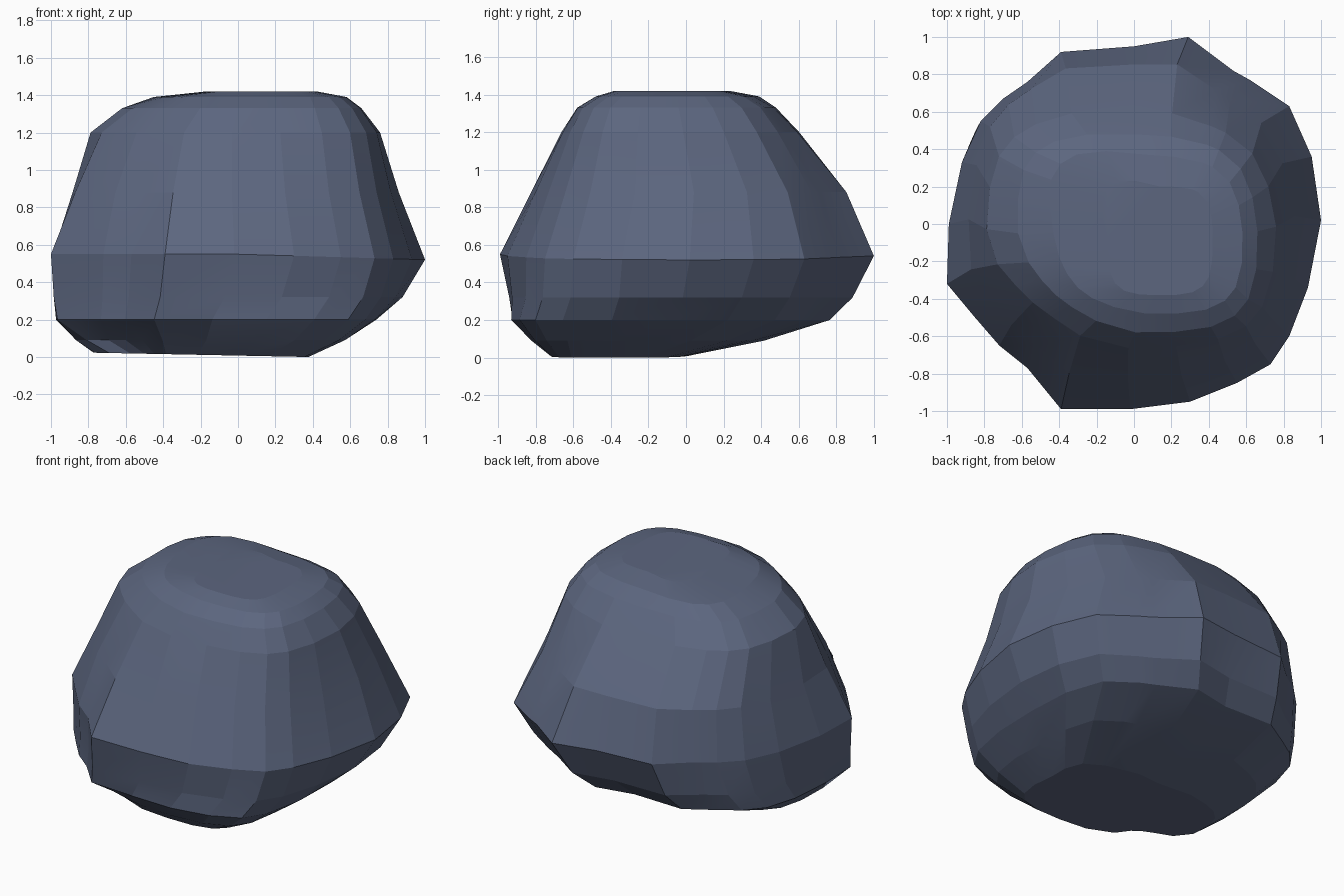
import bpy, bmesh, math

if "Cube" in bpy.data.objects:
    bpy.data.objects.remove(bpy.data.objects["Cube"])

# Widest outline of the boulder seen from above (24 corners, counterclockwise)
OUTLINE = [(1, .02), (.95, .36), (.83, .63), (.62, .77), (.53, .82), (.29, 1),
           (0, .95), (-.39, .92), (-.57, .76), (-.7, .67), (-.82, .55), (-.92, .33),
           (-.99, 0), (-1, -.32), (-.85, -.5), (-.72, -.65), (-.57, -.77), (-.39, -.99),
           (-.02, -.99), (.3, -.95), (.55, -.85), (.73, -.75), (.83, -.6), (.93, -.34)]

# Rings: height, x min, x max, y min, y max, squareness,
# corner push: back right, back left, front left, front right
RINGS = [(.01, -.77, .36, -.71, .0, .5, (.06, .1, -.34, .14)),
         (.09, -.87, .56, -.81, .4, .4, (.07, .08, -.2, .13)),
         (.2, -.98, .74, -.93, .75, .15, (.05, .07, -.04, .11)),
         (.32, -.985, .88, -.95, .88, 0, (.02, .05, 0, .06)),
         (.55, -1, 1, -1, 1, 0, (0, 0, 0, 0)),
         (.88, -.89, .86, -.83, .88, .35, (-.08, 0, -.05, 0)),
         (1.2, -.79, .76, -.665, .61, .75, (-.07, 0, -.18, 0)),
         (1.33, -.62, .66, -.58, .48, .95, (-.06, .02, -.2, 0)),
         (1.39, -.43, .58, -.48, .37, 1, (-.06, .1, -.14, 0)),
         (1.42, -.14, .42, -.38, .2, 1, (0, .2, 0, 0))]


def ring_point(u, v, ring):
    z, x0, x1, y0, y1, square, push = ring
    # Blend the rough outline towards a rounded square
    a = math.atan2(v, u) % math.tau
    c, s = math.cos(a), math.sin(a)
    r = (abs(c) ** 3.6 + abs(s) ** 3.6) ** (-1 / 3.6)
    # Push each corner out or in
    k = 1 + push[int(a / (math.pi / 2))] * abs(math.sin(2 * a)) ** 1.6
    u = (u + (c * r - u) * square) * k
    v = (v + (s * r - v) * square) * k
    x = (x0 + x1) / 2 + u * (x1 - x0) / 2
    y = (y0 + y1) / 2 + v * (y1 - y0) / 2
    return x, y, z


# Boulder body lofted through the rings
bm = bmesh.new()
loops = [[bm.verts.new(ring_point(u, v, ring)) for u, v in OUTLINE] for ring in RINGS]
n = len(OUTLINE)
for low, high in zip(loops, loops[1:]):
    for i in range(n):
        j = (i + 1) % n
        bm.faces.new((low[i], low[j], high[j], high[i]))
bm.faces.new(loops[0][::-1])
bm.faces.new(loops[-1])
# Equator sits lower on the right, base touches the ground front right
for v in loops[4]:
    v.co.z -= .03 * max(v.co.x, 0)
low_x = max(v.co.x for v in loops[0])
for v in loops[0]:
    v.co.z = .02 * (low_x - v.co.x)
bmesh.ops.recalc_face_normals(bm, faces=bm.faces)

mesh = bpy.data.meshes.new("boulder")
bm.to_mesh(mesh)
bm.free()
boulder = bpy.data.objects.new("boulder", mesh)
bpy.context.collection.objects.link(boulder)

# Slate blue stone
stone = bpy.data.materials.new("slate blue stone")
stone.diffuse_color = (.107, .133, .212, 1)
stone.use_nodes = True
stone.node_tree.nodes["Principled BSDF"].inputs["Base Color"].default_value = stone.diffuse_color
mesh.materials.append(stone)

# Soft shading on the rounded areas, crisp on the ridges
bpy.context.view_layer.objects.active = boulder
boulder.select_set(True)
bpy.ops.object.shade_smooth_by_angle(angle=math.radians(8))
